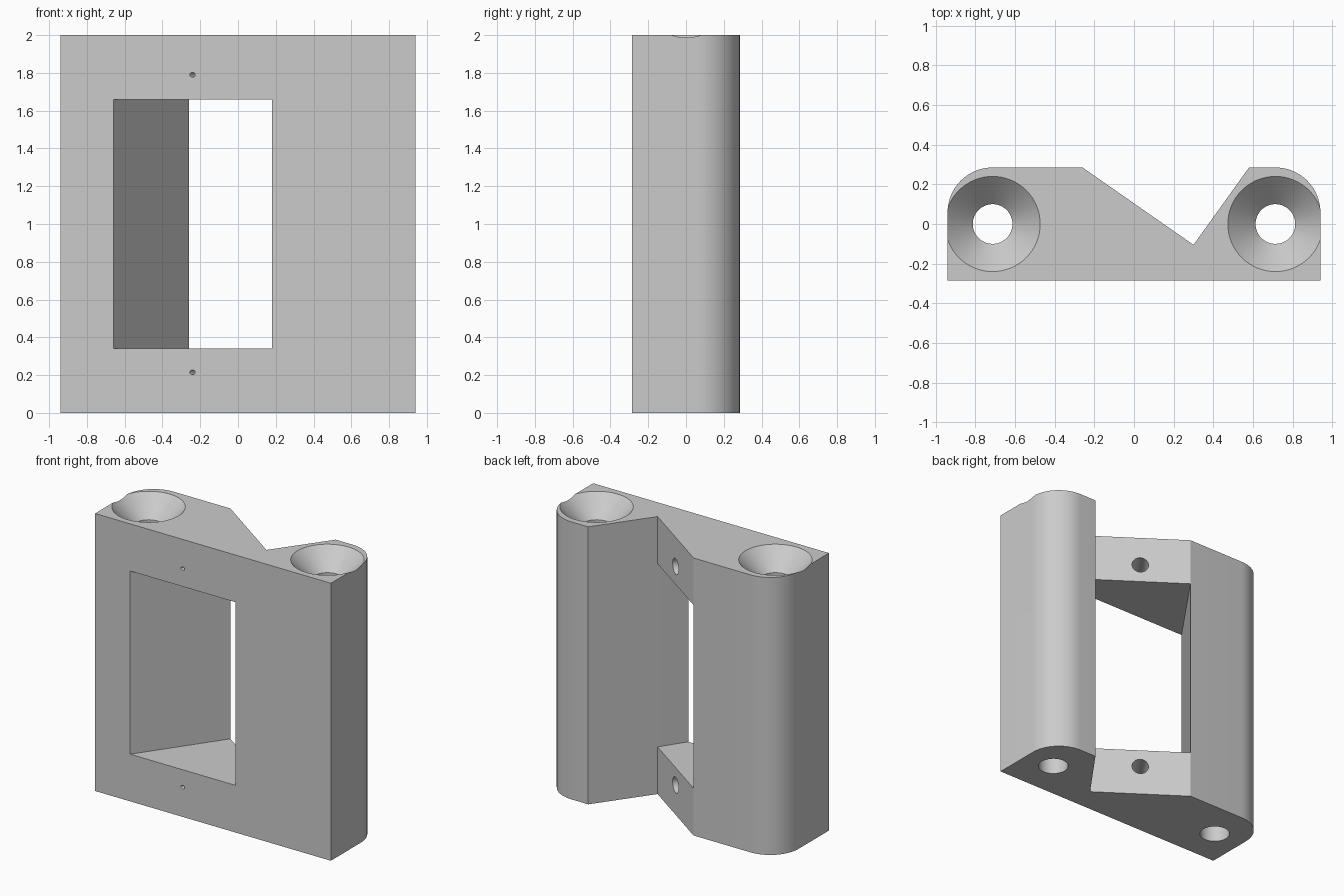
import bpy, bmesh, math
from mathutils import Vector

if "Cube" in bpy.data.objects:
    bpy.data.objects.remove(bpy.data.objects["Cube"], do_unlink=True)

HALF_W, HALF_D, HEIGHT = 0.94, 0.285, 2.0
CORNER = 0.227            # rounding of the two back corners
BORE_X, BORE_R, SINK_R = 0.713, 0.1, 0.24
VALLEY, RIDGE = (0.30, -0.105), (-0.26, HALF_D)

grey = bpy.data.materials.new("plain grey")
grey.use_nodes = True
grey.diffuse_color = (0.6, 0.6, 0.6, 1)
grey.node_tree.nodes["Principled BSDF"].inputs["Base Color"].default_value = (0.6, 0.6, 0.6, 1)


def make_object(name, bm):
    bmesh.ops.recalc_face_normals(bm, faces=bm.faces)
    mesh = bpy.data.meshes.new(name)
    bm.to_mesh(mesh)
    bm.free()
    mesh.materials.append(grey)
    obj = bpy.data.objects.new(name, mesh)
    bpy.context.collection.objects.link(obj)
    return obj


def prism(name, outline, z0, z1):
    """Extrude a plan outline from z0 to z1."""
    bm = bmesh.new()
    face = bm.faces.new([bm.verts.new((x, y, z0)) for x, y in outline])
    top = bmesh.ops.extrude_face_region(bm, geom=[face])["geom"]
    verts = [v for v in top if isinstance(v, bmesh.types.BMVert)]
    bmesh.ops.translate(bm, verts=verts, vec=(0, 0, z1 - z0))
    return make_object(name, bm)


def lathe(name, profile, origin, axis, sides):
    """Turned solid from (radius, distance along axis) pairs."""
    bm = bmesh.new()
    turn = Vector((0, 0, 1)).rotation_difference(Vector(axis))
    rings = []
    for r, h in profile:
        ring = []
        for i in range(sides):
            a = math.tau * i / sides
            p = Vector((r * math.cos(a), r * math.sin(a), h))
            ring.append(bm.verts.new(turn @ p + Vector(origin)))
        rings.append(ring)
    for low, high in zip(rings, rings[1:]):
        for i in range(sides):
            j = (i + 1) % sides
            bm.faces.new((low[i], low[j], high[j], high[i]))
    bm.faces.new(rings[0])
    bm.faces.new(rings[-1])
    return make_object(name, bm)


def cut(target, cutter):
    cutter.hide_render = True
    mod = target.modifiers.new("cut", "BOOLEAN")
    mod.operation, mod.solver, mod.object = "DIFFERENCE", "EXACT", cutter
    bpy.context.view_layer.objects.active = target
    bpy.ops.object.modifier_apply(modifier=mod.name)
    bpy.data.objects.remove(cutter, do_unlink=True)


# Main block: flat front, V notch and rounded corners at the back
arc = [(HALF_W - CORNER + CORNER * math.cos(a), HALF_D - CORNER + CORNER * math.sin(a))
       for a in (math.pi / 2 * i / 16 for i in range(17))]
outline = [(-HALF_W, -HALF_D), (HALF_W, -HALF_D)] + arc
outline += [(0.58, HALF_D), VALLEY, RIDGE]
outline += [(-x, y) for x, y in reversed(arc)]
body = prism("bracket_body", outline, 0, HEIGHT)

# Slanted window opening
window = [(-0.73, -0.385), (0.113, -0.385), VALLEY, (0.3, 0.4), (-0.2, 0.4), RIDGE]
cut(body, prism("window_cutter", window, 0.34, 1.66))

# Countersunk vertical bores
over = 0.05
bore = [(BORE_R, -over), (BORE_R, HEIGHT - (SINK_R - BORE_R)), (SINK_R + over, HEIGHT + over)]
for side in (-1, 1):
    cut(body, lathe("bore_cutter", bore, (side * BORE_X, 0, 0), (0, 0, 1), 64))

# Screw holes square to the slanted face, with a pinhole through the front
slope = Vector((VALLEY[0] - RIDGE[0], VALLEY[1] - RIDGE[1], 0))
inward = Vector((slope.y, -slope.x, 0)).normalized()
middle = Vector(((VALLEY[0] + RIDGE[0]) / 2, (VALLEY[1] + RIDGE[1]) / 2, 0))
screw = [(0.056, -0.1), (0.056, 0.38), (0.012, 0.41), (0.012, 0.6)]
for z in (0.215, 1.79):
    cut(body, lathe("screw_cutter", screw, middle + Vector((0, 0, z)), inward, 32))

# Smooth rounded surfaces, crisp edges
bpy.ops.object.select_all(action="DESELECT")
body.select_set(True)
bpy.context.view_layer.objects.active = body
bpy.ops.object.shade_smooth_by_angle(angle=math.radians(30))
